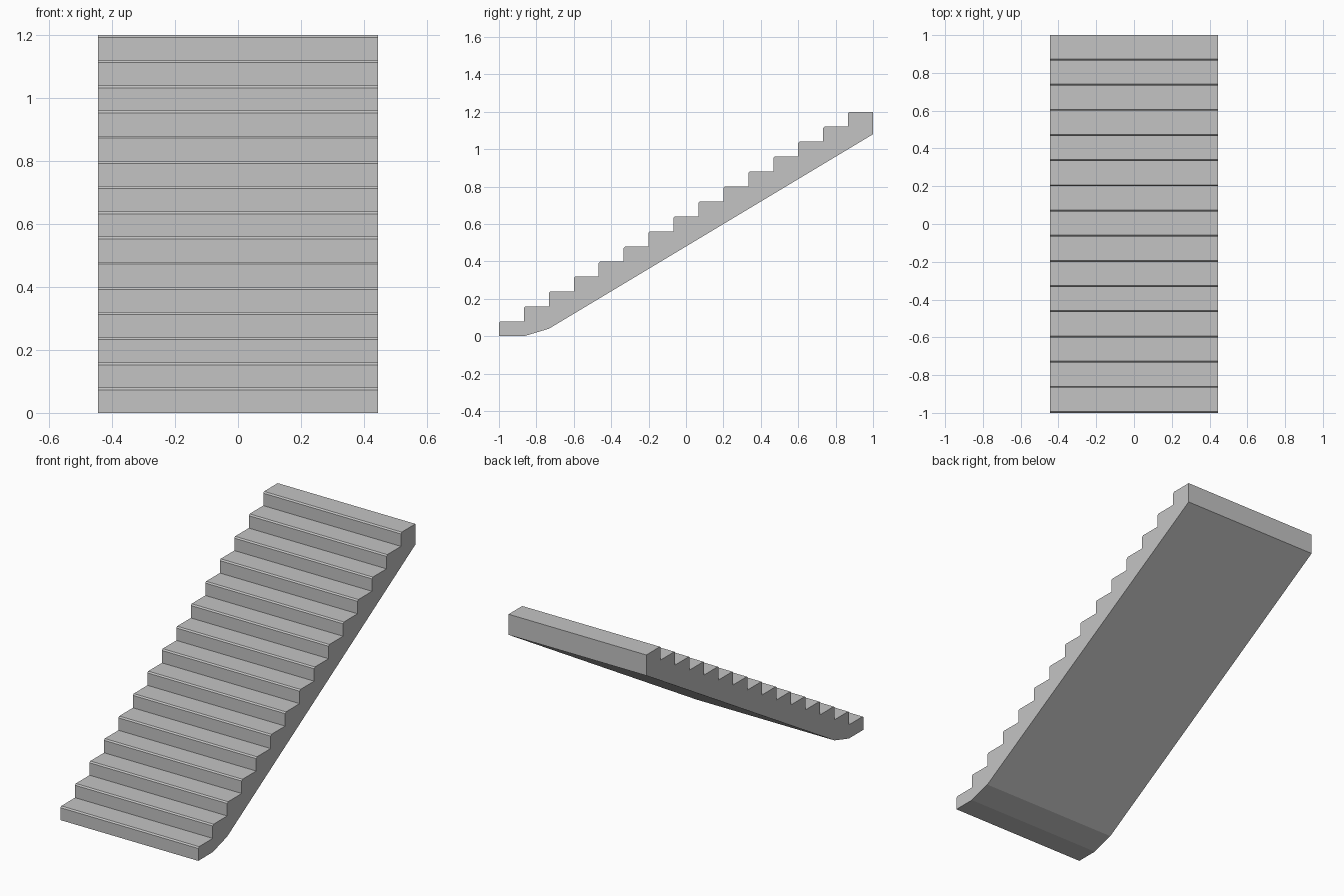
import bpy
import bmesh

cube = bpy.data.objects.get("Cube")
if cube:
    bpy.data.objects.remove(cube, do_unlink=True)

STEPS = 15
RISE = 1.2 / STEPS
RUN = 2.0 / STEPS
HALF_WIDTH = 0.444
NOSING = 0.0075

# Plain concrete colour
concrete = bpy.data.materials.new("concrete grey")
concrete.use_nodes = True
colour = (0.55, 0.55, 0.55, 1)
concrete.diffuse_color = colour
concrete.node_tree.nodes["Principled BSDF"].inputs["Base Color"].default_value = colour

# Side profile (y, z): bottom slab edge, then the steps from the top down
profile = [(-1, 0), (-1 + RUN, 0), (-1 + 2 * RUN, RISE / 2), (1, 1.2 - 1.5 * RISE), (1, 1.2)]
for i in reversed(range(STEPS)):
    y, z = -1 + i * RUN, (i + 1) * RISE
    profile += [(y + NOSING, z), (y, z - NOSING)]   # chamfered nosing
    if i:
        profile.append((y, z - RISE))               # foot of the riser

# Extrude the profile across the width
bm = bmesh.new()
side = bm.faces.new([bm.verts.new((-HALF_WIDTH, y, z)) for y, z in profile])
result = bmesh.ops.extrude_face_region(bm, geom=[side], use_keep_orig=True)
moved = [v for v in result["geom"] if isinstance(v, bmesh.types.BMVert)]
bmesh.ops.translate(bm, verts=moved, vec=(2 * HALF_WIDTH, 0, 0))
bmesh.ops.recalc_face_normals(bm, faces=bm.faces)

mesh = bpy.data.meshes.new("stair_flight")
bm.to_mesh(mesh)
bm.free()
mesh.materials.append(concrete)
stairs = bpy.data.objects.new("stair_flight", mesh)
bpy.context.scene.collection.objects.link(stairs)
